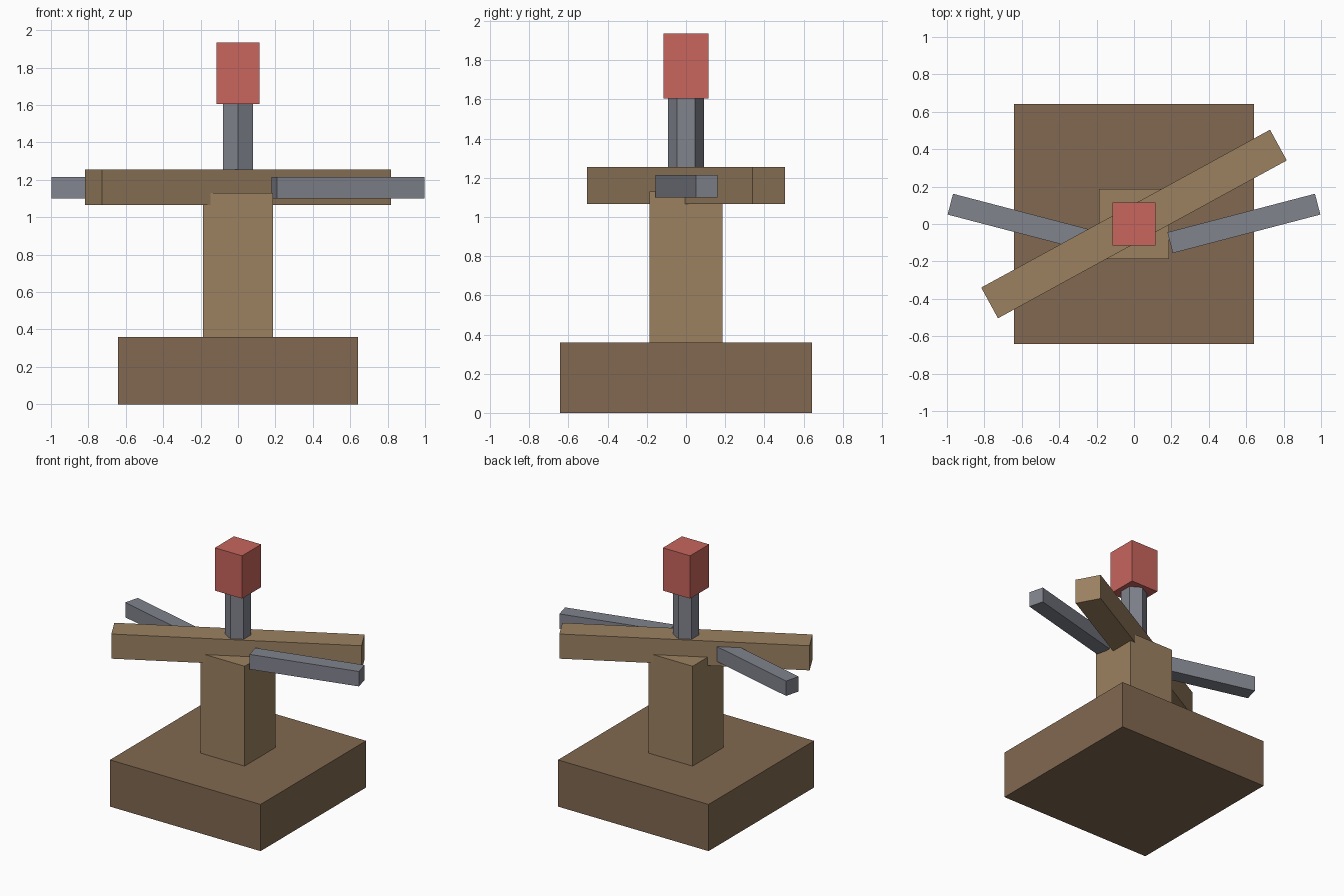
import bpy, math
from mathutils import Vector

if "Cube" in bpy.data.objects:
    bpy.data.objects.remove(bpy.data.objects["Cube"])


def material(name, rgb):
    m = bpy.data.materials.new(name)
    m.diffuse_color = (*rgb, 1)
    m.use_nodes = True
    m.node_tree.nodes["Principled BSDF"].inputs["Base Color"].default_value = m.diffuse_color
    return m


dark_wood = material("dark_wood", (0.22, 0.14, 0.08))
light_wood = material("light_wood", (0.33, 0.22, 0.12))
metal = material("metal", (0.22, 0.23, 0.27))
red = material("red", (0.58, 0.13, 0.11))


def finish(name, mat):
    ob = bpy.context.object
    ob.name = name
    ob.data.name = name
    ob.data.materials.append(mat)
    return ob


def block(name, size_x, size_y, z0, z1, mat, centre=(0, 0), angle=0):
    bpy.ops.mesh.primitive_cube_add(size=1, location=(*centre, (z0 + z1) / 2),
                                    rotation=(0, 0, angle))
    ob = finish(name, mat)
    ob.scale = (size_x, size_y, z1 - z0)
    return ob


def bar(name, start, end, width, z0, z1, mat):
    """Horizontal bar between two plan points."""
    a, b = Vector(start), Vector(end)
    d = b - a
    return block(name, d.length, width, z0, z1, mat, (a + b) / 2, math.atan2(d.y, d.x))


# Base and square post
block("base", 1.285, 1.285, 0, 0.36, dark_wood)
block("post", 0.375, 0.375, 0.36, 1.13, light_wood)

# Slanted cross beam
bar("cross_beam", (-0.772, -0.422), (0.772, 0.422), 0.187, 1.065, 1.255, light_wood)

# Mirrored metal arms
for side, label in ((-1, "left"), (1, "right")):
    bar(label + "_arm", (side * 0.193, -0.10), (side * 0.982, 0.106), 0.115, 1.10, 1.215, metal)

# Six-sided neck, corners towards +y and -y
bpy.ops.mesh.primitive_cylinder_add(vertices=6, radius=0.092, depth=0.36,
                                    location=(0, 0, 1.43))
finish("neck", metal)

# Red head
block("head", 0.232, 0.232, 1.605, 1.935, red)
